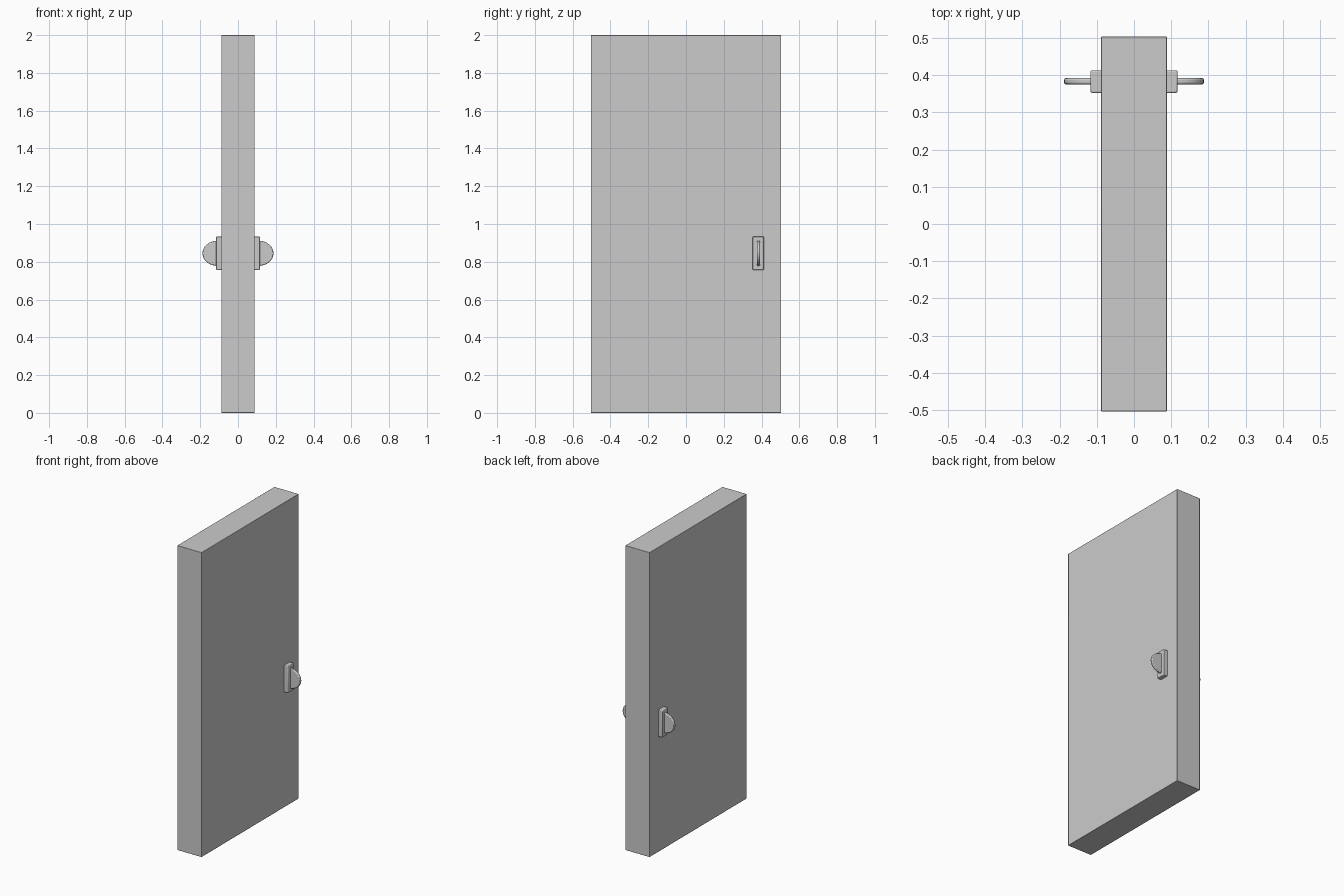
import bpy, bmesh, math
from mathutils import Vector

if "Cube" in bpy.data.objects:
    bpy.data.objects.remove(bpy.data.objects["Cube"])


def finish(name, bm, bevel, mirror=False):
    """Turn a bmesh into a named, bevelled, smooth-shaded object."""
    bmesh.ops.recalc_face_normals(bm, faces=bm.faces)
    mesh = bpy.data.meshes.new(name)
    bm.to_mesh(mesh)
    bm.free()
    ob = bpy.data.objects.new(name, mesh)
    bpy.context.collection.objects.link(ob)
    mod = ob.modifiers.new("Soft edges", 'BEVEL')
    mod.width, mod.segments = bevel, 2
    mod.limit_method, mod.angle_limit = 'ANGLE', math.radians(40)
    if mirror:
        mod = ob.modifiers.new("Other side", 'MIRROR')
        mod.use_axis = (True, False, False)
    bpy.ops.object.select_all(action='DESELECT')
    bpy.context.view_layer.objects.active = ob
    ob.select_set(True)
    bpy.ops.object.shade_smooth_by_angle(angle=math.radians(40))
    return ob


def box(name, lo, hi, bevel, mirror=False):
    lo, hi = Vector(lo), Vector(hi)
    bm = bmesh.new()
    bmesh.ops.create_cube(bm, size=1)
    bmesh.ops.scale(bm, vec=hi - lo, verts=bm.verts)
    bmesh.ops.translate(bm, vec=(lo + hi) / 2, verts=bm.verts)
    return finish(name, bm, bevel, mirror)


# Door slab
box("door_slab", (-0.088, -0.504, 0), (0.088, 0.504, 2), 0.002)

# Handle plates on both faces
box("handle_plate", (0.08, 0.352, 0.757), (0.117, 0.413, 0.933), 0.004, True)

# Half-oval thumb grips on both faces: extruded D profile
bm = bmesh.new()
steps = 16
profile = []
for i in range(steps + 1):
    a = -math.pi / 2 + math.pi * i / steps
    profile.append((0.108 + 0.08 * math.cos(a), 0.375, 0.845 + 0.067 * math.sin(a)))
face = bm.faces.new([bm.verts.new(p) for p in profile])
new = bmesh.ops.extrude_face_region(bm, geom=[face])["geom"]
bmesh.ops.translate(bm, vec=(0, 0.017, 0),
                    verts=[v for v in new if isinstance(v, bmesh.types.BMVert)])
finish("handle_grip", bm, 0.005, True)
